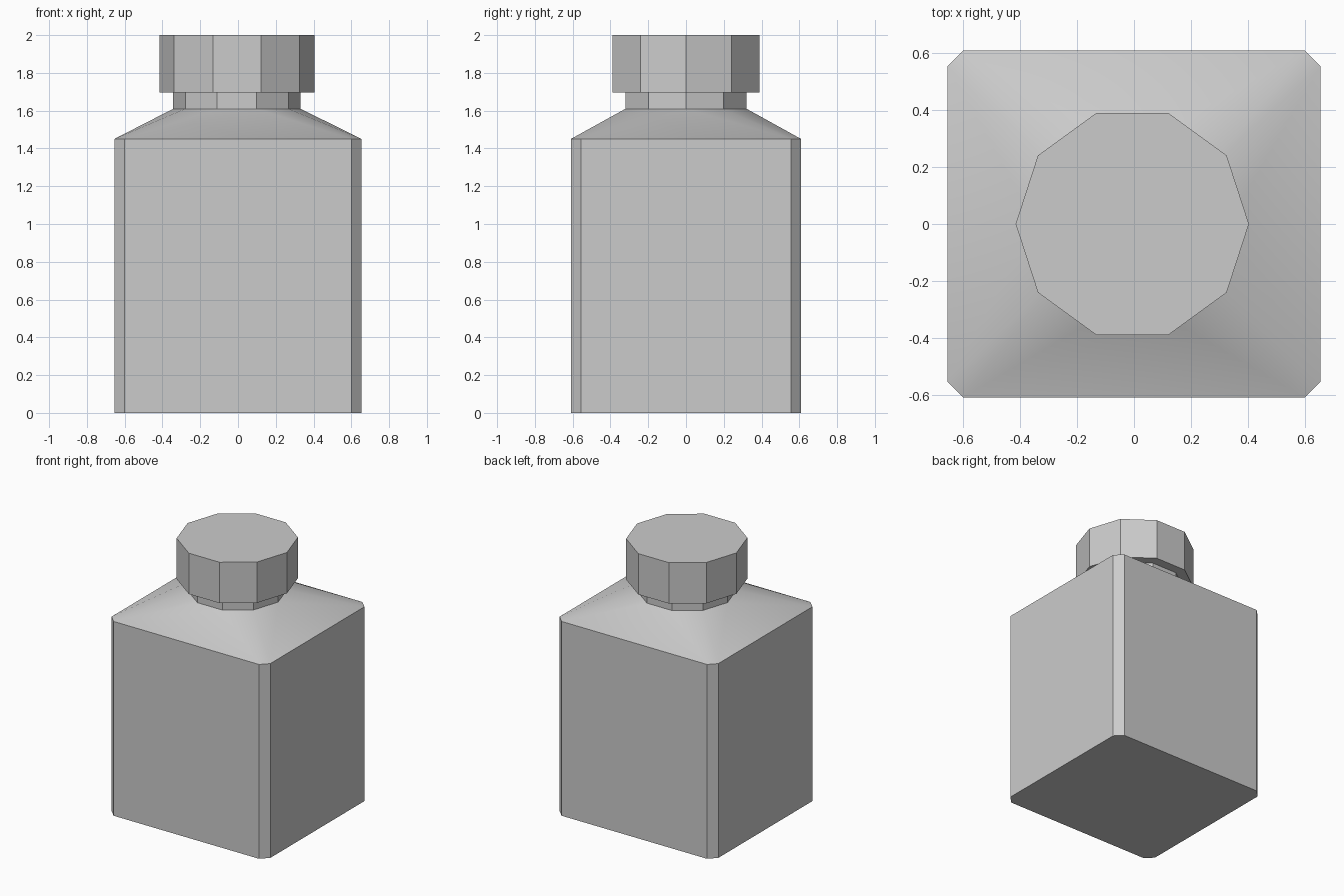
import bpy, bmesh, math

cube = bpy.data.objects.get("Cube")
if cube:
    bpy.data.objects.remove(cube, do_unlink=True)

grey = bpy.data.materials.new("light_grey")
grey.use_nodes = True
colour = (0.6, 0.6, 0.6, 1)
grey.diffuse_color = colour
grey.node_tree.nodes["Principled BSDF"].inputs["Base Color"].default_value = colour

HALF_X, HALF_Y, CHAMFER = 0.655, 0.61, 0.055
BODY_TOP, NECK_BASE, CAP_BASE, CAP_TOP = 1.45, 1.61, 1.695, 2.0
NECK_X = -0.006


def decagon(radius, z):
    """Ten-sided ring with corners on the x axis."""
    return [(NECK_X + radius * math.cos(math.tau * i / 10),
             radius * math.sin(math.tau * i / 10), z) for i in range(10)]


def chamfered_rectangle(z):
    """Rectangle with its four corners cut off."""
    ring = []
    for sx in (-1, 1):
        for sy in (-1, 1):
            ring.append((sx * HALF_X, sy * (HALF_Y - CHAMFER), z))
            ring.append((sx * (HALF_X - CHAMFER), sy * HALF_Y, z))
    return ring


def convex_solid(points):
    """Closed solid around the points, with flat areas merged."""
    bm = bmesh.new()
    for p in points:
        bm.verts.new(p)
    bmesh.ops.convex_hull(bm, input=bm.verts[:])
    bmesh.ops.dissolve_limit(bm, angle_limit=math.radians(0.5),
                             verts=bm.verts[:], edges=bm.edges[:])
    return bm


def finish(bm, name):
    bmesh.ops.recalc_face_normals(bm, faces=bm.faces[:])
    mesh = bpy.data.meshes.new(name)
    bm.to_mesh(mesh)
    bm.free()
    mesh.materials.append(grey)
    obj = bpy.data.objects.new(name, mesh)
    bpy.context.collection.objects.link(obj)
    bpy.ops.object.select_all(action='DESELECT')
    obj.select_set(True)
    bpy.context.view_layer.objects.active = obj
    bpy.ops.object.shade_smooth_by_angle(angle=math.radians(30))


# Bottle: square body and sloping shoulder, with the neck drawn up from the top
bottle = convex_solid(chamfered_rectangle(0) + chamfered_rectangle(BODY_TOP)
                      + decagon(0.337, NECK_BASE))
top = max(bottle.faces, key=lambda f: f.calc_center_median().z)
neck = bmesh.ops.extrude_face_region(bottle, geom=[top])
bmesh.ops.translate(bottle, vec=(0, 0, CAP_BASE - NECK_BASE),
                    verts=[v for v in neck["geom"] if isinstance(v, bmesh.types.BMVert)])
# The cap closes the neck, so its own lid is left out
bmesh.ops.delete(bottle, context='FACES_ONLY',
                 geom=[f for f in neck["geom"] if isinstance(f, bmesh.types.BMFace)]
                 + [f for f in [top] if f.is_valid])
finish(bottle, "bottle")

# Faceted cap
finish(convex_solid(decagon(0.41, CAP_BASE) + decagon(0.41, CAP_TOP)), "cap")
